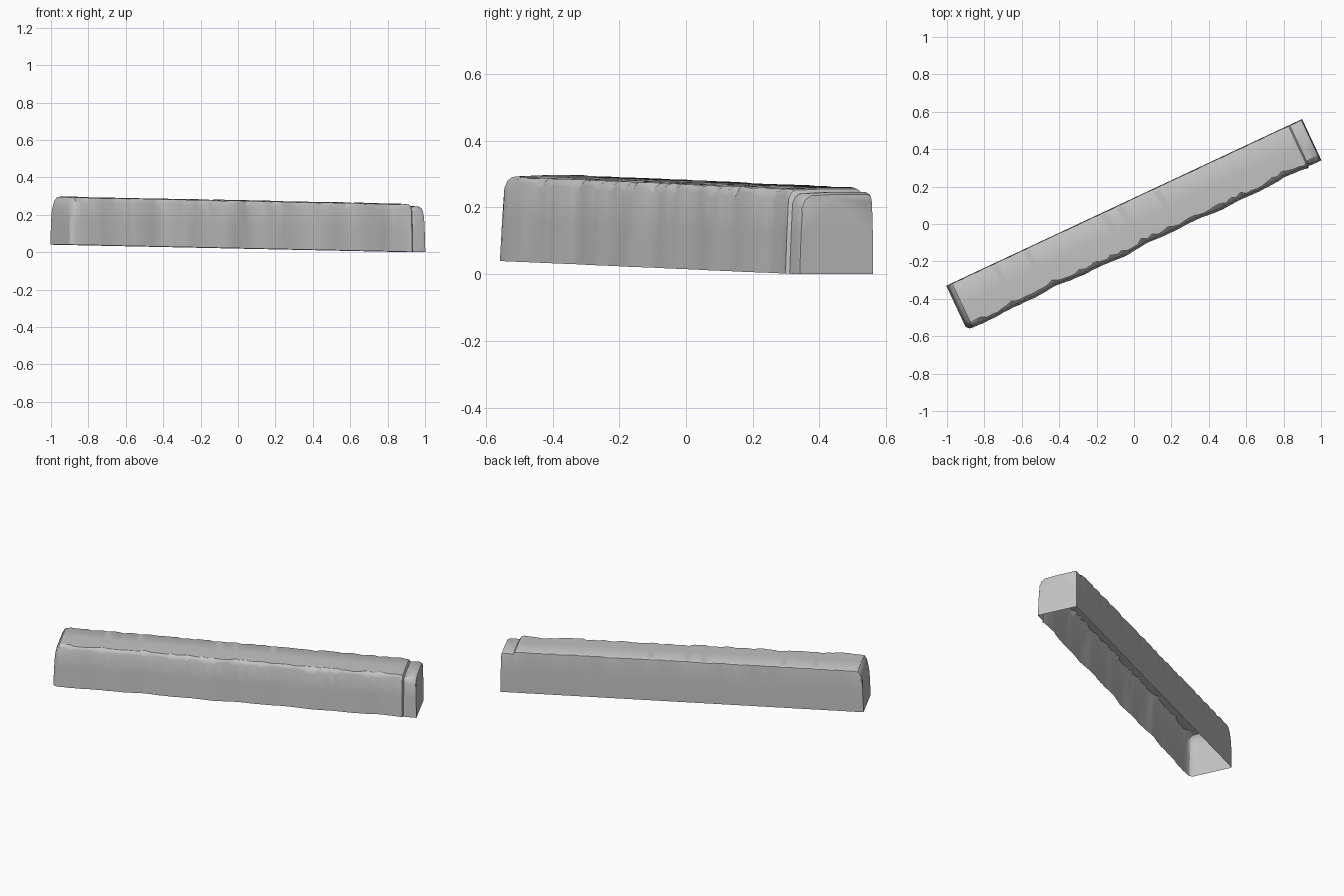
import bpy, bmesh, math, random
from mathutils import Vector

cube = bpy.data.objects.get("Cube")
if cube:
    bpy.data.objects.remove(cube, do_unlink=True)

random.seed(4)
ANGLE = math.radians(25.1)   # heading of the beam seen from above
SLOPE = 0.019                # gentle fall along its length
TOP, BACK, FRONT = 0.257, 0.127, -0.127

stone = bpy.data.materials.new("grey stone")
stone.use_nodes = True
colour = (0.55, 0.55, 0.55, 1)
stone.diffuse_color = colour
stone.node_tree.nodes["Principled BSDF"].inputs["Base Color"].default_value = colour


def place(u, v, w):
    """Along, across and up the beam -> world position."""
    x = u * math.cos(ANGLE) - v * math.sin(ANGLE)
    y = u * math.sin(ANGLE) + v * math.cos(ANGLE)
    return Vector((x, y, w + 0.02 - SLOPE * u))


def section(u, inset=0.0, drop=0.0, chip=0.02, back_chip=0.012, lean=0.0):
    """Open-bottomed cross-section, from the back foot over to the front foot."""
    f, b, t = FRONT + inset, BACK, TOP - drop
    outline = [
        (b, 0), (b, 0.12), (b - 0.002, t - back_chip * 1.5),
        (b - back_chip * 0.4, t - back_chip * 0.5), (b - back_chip * 1.3, t),
        (0, t),
        (f + 0.014 + chip, t - 0.004), (f + 0.012 + chip * 0.4, t - 0.006 - chip * 0.4),
        (f + 0.01, t - 0.012 - chip * 1.2), (f + 0.005, 0.12), (f, 0),
    ]
    return [place(u + lean * w / TOP, v, max(w, 0)) for v, w in outline]


# Rounded end
rings = [
    section(-1.049, 0.014, 0.055, 0.03, 0.02, 0.010),
    section(-1.044, 0.005, 0.028, 0.03, 0.02, 0.012),
    section(-1.034, -0.005, 0.010, 0.025, 0.015, 0.010),
    section(-1.015, -0.009, 0.002, 0.02),
]

# Worn body with chipped long edges
COUNT = 64
for i in range(COUNT):
    u = -0.985 + 1.94 * i / (COUNT - 1)
    wave = 0.004 * math.sin(u * 9) + 0.003 * math.sin(u * 23 + 1) + 0.005 * u
    rings.append(section(
        u, wave + random.uniform(-0.002, 0.002), random.uniform(-0.002, 0.002),
        random.choice((0.005, 0.008, 0.012, 0.022)),
        random.choice((0.006, 0.008, 0.014))))

# Stepped end block
rings += [
    section(0.970, 0.002, 0.003, 0.016),
    section(0.978, 0.012, 0.015, 0.016),
    section(1.000, 0.010, 0.011, 0.020),
    section(1.034, 0.010, 0.011, 0.024),
    section(1.046, 0.010, 0.018, 0.026),
    section(1.052, 0.011, 0.030, 0.028, 0.014, -0.004),
]

# Skin the sections and close both ends, leaving the underside open
bm = bmesh.new()
loops = [[bm.verts.new(p) for p in ring] for ring in rings]
for a, b in zip(loops, loops[1:]):
    for j in range(len(a) - 1):
        bm.faces.new((a[j], a[j + 1], b[j + 1], b[j]))
bm.faces.new(loops[0][::-1])
bm.faces.new(loops[-1])

mesh = bpy.data.meshes.new("stone_beam")
bm.to_mesh(mesh)
bm.free()
mesh.materials.append(stone)
beam = bpy.data.objects.new("stone_beam", mesh)
bpy.context.collection.objects.link(beam)

for other in bpy.context.selected_objects:
    other.select_set(False)
beam.select_set(True)
bpy.context.view_layer.objects.active = beam
bpy.ops.object.shade_smooth_by_angle(angle=math.radians(30))
